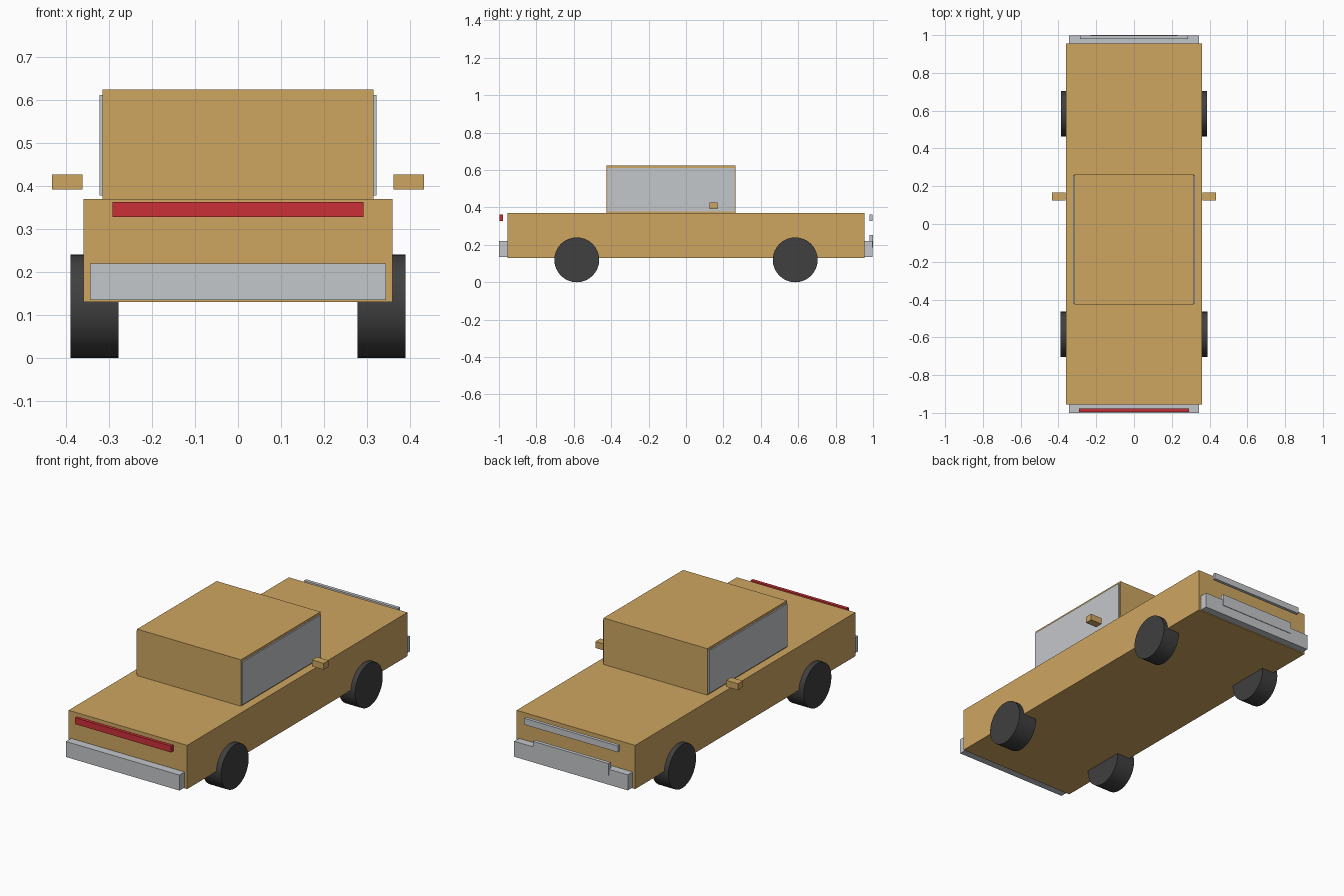
import bpy
import math

cube = bpy.data.objects.get("Cube")
if cube:
    bpy.data.objects.remove(cube, do_unlink=True)


def material(name, rgb):
    m = bpy.data.materials.new(name)
    m.use_nodes = True
    m.diffuse_color = (*rgb, 1)
    m.node_tree.nodes["Principled BSDF"].inputs["Base Color"].default_value = (*rgb, 1)
    return m


tan = material("tan_paint", (0.62, 0.38, 0.12))
silver = material("silver", (0.55, 0.57, 0.59))
red = material("red_lamp", (0.60, 0.03, 0.04))
rubber = material("dark_rubber", (0.05, 0.05, 0.05))


def box(name, x, y, z, mat):
    """Box from (min, max) ranges on each axis."""
    spans = (x, y, z)
    bpy.ops.mesh.primitive_cube_add(size=1, location=[(a + b) / 2 for a, b in spans])
    ob = bpy.context.object
    ob.name = name
    ob.scale = [b - a for a, b in spans]
    bpy.ops.object.transform_apply(location=False, rotation=False, scale=True)
    ob.data.materials.append(mat)
    return ob


def wheel(name, x, y, width, radius=0.12):
    bpy.ops.mesh.primitive_cylinder_add(vertices=32, radius=radius, depth=width,
                                        location=(x, y, radius),
                                        rotation=(0, math.pi / 2, 0))
    ob = bpy.context.object
    ob.name = name
    ob.data.materials.append(rubber)
    bpy.ops.object.shade_smooth_by_angle(angle=math.radians(40))


# Body and cabin
box("body", (-0.36, 0.36), (-0.955, 0.955), (0.13, 0.37), tan)
box("cabin", (-0.315, 0.315), (-0.425, 0.265), (0.37, 0.625), tan)

# Bumpers, lamp bars and plate panel
box("front_bumper", (-0.345, 0.345), (-1, -0.955), (0.135, 0.22), silver)
box("rear_bumper", (-0.345, 0.345), (0.955, 0.997), (0.135, 0.22), silver)
box("front_lamp_bar", (-0.292, 0.292), (-0.996, -0.978), (0.328, 0.363), red)
box("rear_lamp_bar", (-0.285, 0.285), (0.98, 0.998), (0.328, 0.363), silver)
box("rear_panel", (-0.23, 0.23), (0.98, 1), (0.187, 0.252), silver)

# Paired side parts
for side, s in (("left", 1), ("right", -1)):
    def span(a, b):
        return tuple(sorted((s * a, s * b)))

    box(side + "_window", span(0.313, 0.322), (-0.42, 0.258), (0.378, 0.612), silver)
    box(side + "_mirror", span(0.362, 0.433), (0.125, 0.168), (0.392, 0.427), tan)
    wheel(side + "_front_wheel", s * 0.334, -0.584, 0.112)
    wheel(side + "_rear_wheel", s * 0.336, 0.584, 0.1)
